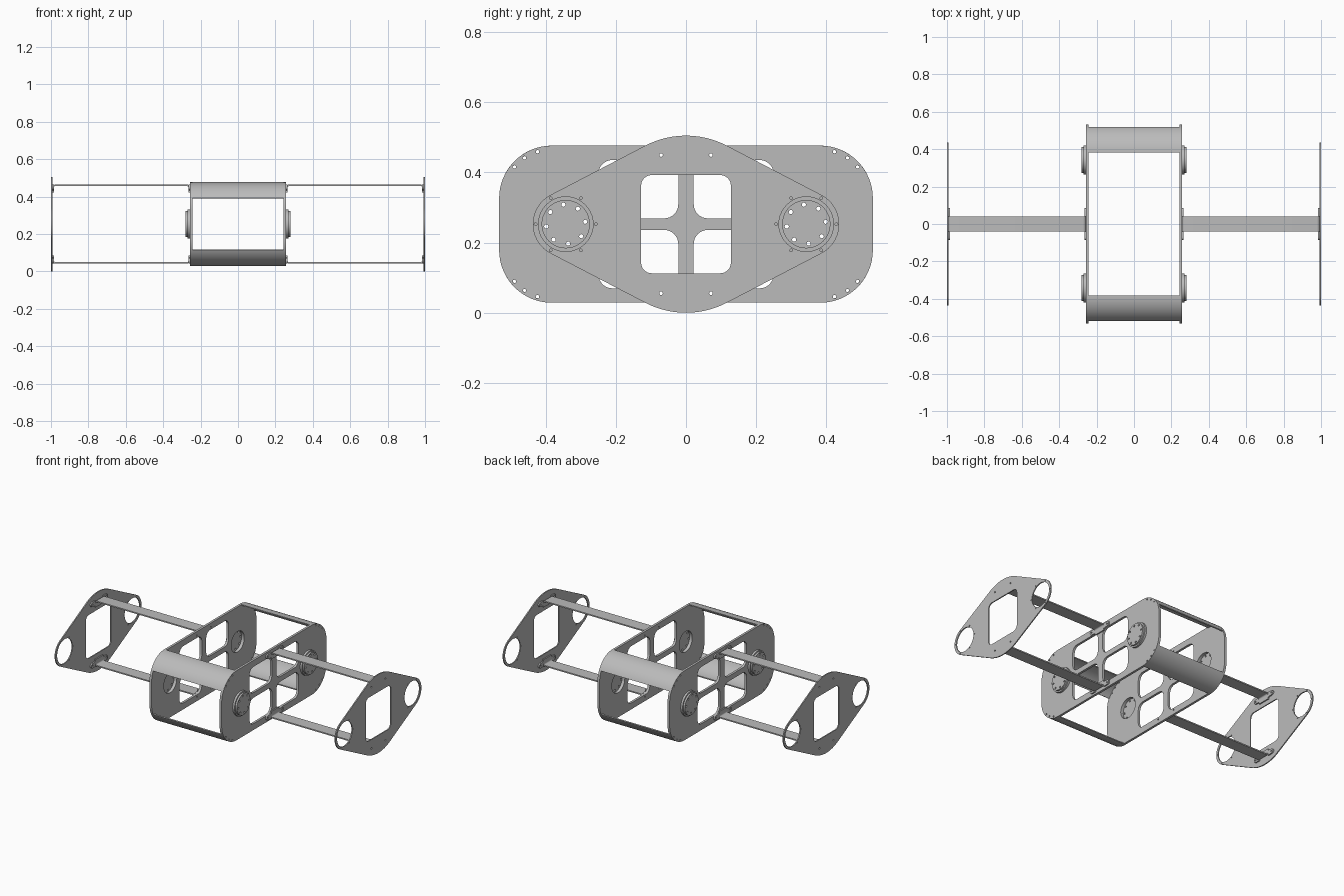
import bpy
import bmesh
from math import sin, cos, radians, degrees, asin
from mathutils import Matrix

if "Cube" in bpy.data.objects:
    bpy.data.objects.remove(bpy.data.objects["Cube"])

grey = bpy.data.materials.new("plain grey metal")
grey.use_nodes = True
GREY = (0.5, 0.5, 0.5, 1)
grey.diffuse_color = GREY
grey.node_tree.nodes["Principled BSDF"].inputs["Base Color"].default_value = GREY

MID = 0.2525          # height of the horizontal symmetry plane
HUB_Y = 0.343         # hub distance from the centre
BOLT = (0.071, 0.197)  # rail bolt offset from the centre
ALONG_X = Matrix(((0, 0, 1, 0), (1, 0, 0, 0), (0, 1, 0, MID), (0, 0, 0, 1)))
ALONG_Y = Matrix(((1, 0, 0, 0), (0, 0, -1, 0), (0, 1, 0, MID), (0, 0, 0, 1)))
SIGNS = (-1, 1)
QUADS = [(a, b) for a in SIGNS for b in SIGNS]
parts = []


def arc(cx, cy, r, a0, a1, n=12):
    """Points on an arc, angles in degrees."""
    return [(cx + r * cos(radians(a0 + (a1 - a0) * i / n)),
             cy + r * sin(radians(a0 + (a1 - a0) * i / n))) for i in range(n + 1)]


def circle(cx, cy, r, n=32):
    return arc(cx, cy, r, 0, 360, n)[:-1]


def rounded(x0, x1, y0, y1, r, n=8):
    """Rounded rectangle outline."""
    return (arc(x1 - r, y1 - r, r, 0, 90, n) + arc(x0 + r, y1 - r, r, 90, 180, n)
            + arc(x0 + r, y0 + r, r, 180, 270, n) + arc(x1 - r, y0 + r, r, 270, 360, n))


def flip(points, sx, sy):
    return [(x * sx, y * sy) for x, y in points]


def sheet(name, loops, d0, d1, frame=ALONG_X):
    """Extrude an outline with holes from depth d0 to d1."""
    curve = bpy.data.curves.new(name, 'CURVE')
    curve.dimensions = '2D'
    curve.fill_mode = 'BOTH'
    curve.extrude = abs(d1 - d0) / 2
    for loop in loops:
        spline = curve.splines.new('POLY')
        spline.points.add(len(loop) - 1)
        for point, (x, y) in zip(spline.points, loop):
            point.co = (x, y, 0, 1)
        spline.use_cyclic_u = True
    temp = bpy.data.objects.new(name, curve)
    mesh = bpy.data.meshes.new_from_object(temp)
    bpy.data.objects.remove(temp)
    bpy.data.curves.remove(curve)
    mesh.transform(frame @ Matrix.Translation((0, 0, (d0 + d1) / 2)))
    bm = bmesh.new()
    bm.from_mesh(mesh)
    bmesh.ops.remove_doubles(bm, verts=bm.verts, dist=0.00005)
    bmesh.ops.recalc_face_normals(bm, faces=bm.faces)
    bm.to_mesh(mesh)
    bm.free()
    mesh.materials.clear()
    mesh.materials.append(grey)
    obj = bpy.data.objects.new(name, mesh)
    bpy.context.collection.objects.link(obj)
    parts.append(obj)
    return obj


bolt_holes = [circle(BOLT[0] * a, BOLT[1] * b, 0.005, 12) for a, b in QUADS]

# Body side plate: rounded outline, four windows, hub openings, small holes
body = [rounded(-0.533, 0.533, -0.224, 0.224, 0.15, 16)] + bolt_holes
window = rounded(0.022, 0.25, 0.0165, 0.183, 0.04)
for a, b in QUADS:
    body.append(flip(window, a, b))
    for angle in (40, 56, 73):
        x, y = arc(0.383, 0.074, 0.139, angle, angle, 1)[0]
        body.append(circle(x * a, y * b, 0.005, 12))
for a in SIGNS:
    body.append(circle(HUB_Y * a, 0, 0.066))

# End plate: large centre arc joined by tangents to a ring at each end
LOBE, BIG = 0.094, 0.2525
t = 90 - degrees(asin((BIG - LOBE) / HUB_Y))
end = [arc(HUB_Y, 0, LOBE, -t, t, 24) + arc(0, 0, BIG, t, 180 - t, 20)
       + arc(-HUB_Y, 0, LOBE, 180 - t, 180 + t, 24) + arc(0, 0, BIG, 180 + t, 360 - t, 20),
       rounded(-0.128, 0.128, -0.14, 0.14, 0.03)] + bolt_holes
for a in SIGNS:
    end.append(circle(HUB_Y * a, 0, 0.078, 40))
    end += [circle(x, y, 0.004, 8) for x, y in circle(HUB_Y * a, 0, 0.086, 6)]

# Rail side profile: flat bar with both ends bent towards the middle
X0, X1, TOP, T = 0.257, 0.993, 0.211, 0.008
rail = ([(X0, 0.168)] + arc(X0 + 0.016, TOP - 0.016, 0.016, 180, 90, 6)
        + arc(X1 - 0.016, TOP - 0.016, 0.016, 90, 0, 6) + [(X1, 0.168), (X1 - T, 0.168)]
        + arc(X1 - 0.016, TOP - 0.016, T, 0, 90, 6)
        + arc(X0 + 0.016, TOP - 0.016, T, 90, 180, 6) + [(X0 + T, 0.168)])
ear = [(0.04, 0.179)] + arc(BOLT[0], BOLT[1], 0.015, -90, 90) + [(0.04, 0.212)]

for s in SIGNS:
    side = "left" if s > 0 else "right"
    sheet(side + "_body_plate", body, s * 0.242, s * 0.257)
    sheet(side + "_end_plate", end, s * X1, s * 1.0)
    # Bearing hubs with a ring of through holes
    for a in SIGNS:
        end_name = "back" if a > 0 else "front"
        holes = [circle(x, y, 0.006, 12)
                 for x, y in arc(HUB_Y * a, 0, 0.056, 7, 322, 7)]
        sheet(f"{side}_{end_name}_hub_flange",
              [circle(HUB_Y * a, 0, 0.078, 40), circle(HUB_Y * a, 0, 0.067, 40)],
              s * 0.257, s * 0.27)
        sheet(f"{side}_{end_name}_hub_cap",
              [circle(HUB_Y * a, 0, 0.069, 40)] + holes, s * 0.262, s * 0.281)
    # Upper and lower rails with bolted ears
    for b in SIGNS:
        level = "upper" if b > 0 else "lower"
        sheet(f"{side}_{level}_rail", [flip(rail, s, b)], -0.04, 0.04, ALONG_Y)
        for a in SIGNS:
            for place, x in (("inner", X0), ("outer", X1 - T)):
                sheet(f"{side}_{level}_{place}_rail_ear",
                      [flip(ear, a, b), circle(BOLT[0] * a, BOLT[1] * b, 0.005, 12)],
                      s * x, s * (x + T))

# Curved corner covers joining the two body plates
cover = arc(0.383, 0.074, 0.15, 26, 90, 20) + arc(0.383, 0.074, 0.143, 90, 26, 20)
for a, b in QUADS:
    name = ("back" if a > 0 else "front") + ("_upper" if b > 0 else "_lower")
    sheet(name + "_curved_cover", [flip(cover, a, b)], -0.242, 0.242)

# Smooth the curved walls, keep the edges sharp
bpy.ops.object.select_all(action='DESELECT')
for obj in parts:
    obj.select_set(True)
bpy.context.view_layer.objects.active = parts[0]
bpy.ops.object.shade_smooth_by_angle(angle=radians(32))
